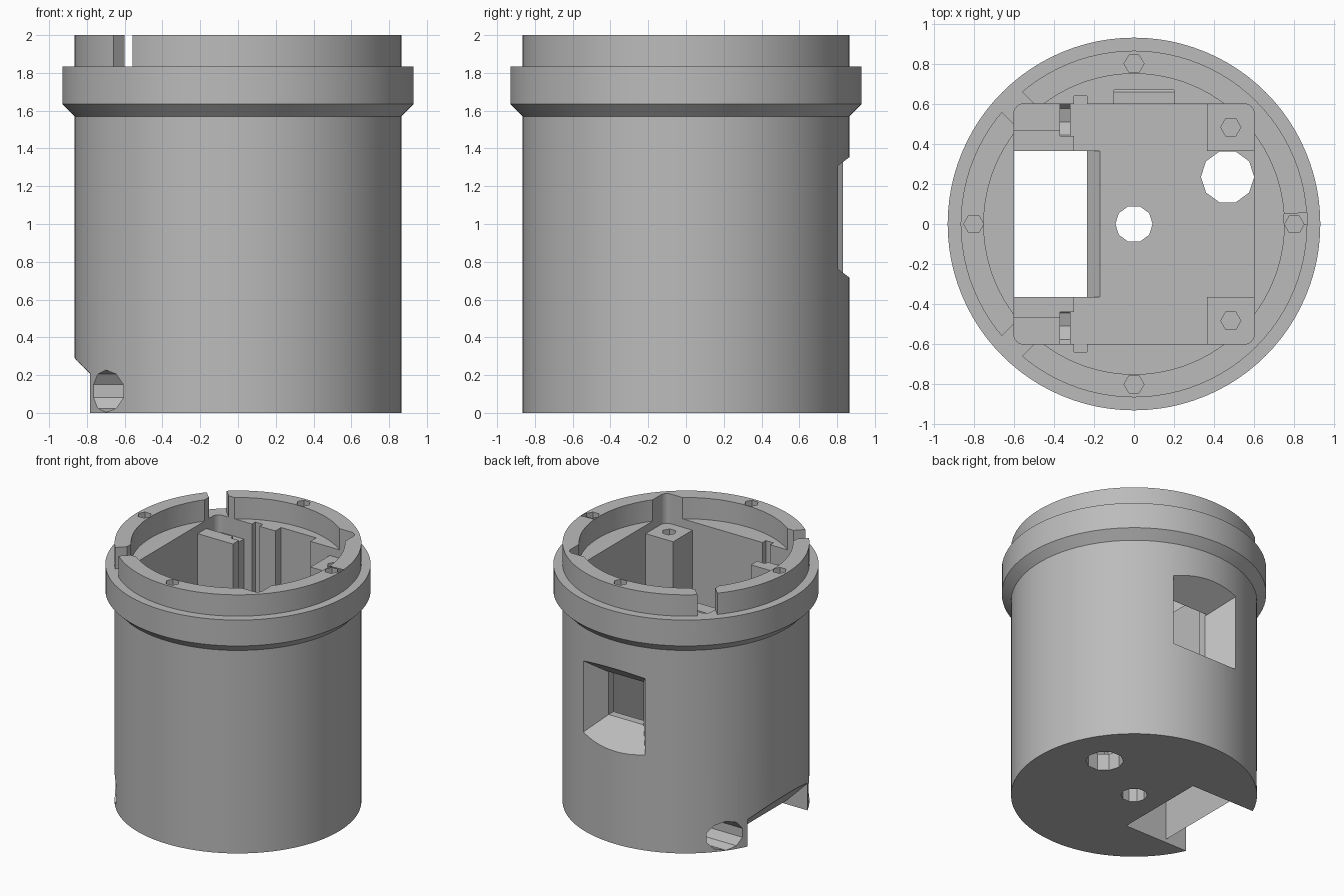
import bpy, bmesh, math
from mathutils import Vector, Matrix

old = bpy.data.objects.get("Cube")
if old:
    bpy.data.objects.remove(old, do_unlink=True)

grey = bpy.data.materials.new("plain grey")
grey.use_nodes = True
grey.diffuse_color = (0.5, 0.5, 0.5, 1)
grey.node_tree.nodes["Principled BSDF"].inputs["Base Color"].default_value = (0.5, 0.5, 0.5, 1)


def finish(bm, name):
    bmesh.ops.recalc_face_normals(bm, faces=bm.faces)
    mesh = bpy.data.meshes.new(name)
    bm.to_mesh(mesh)
    bm.free()
    mesh.materials.append(grey)
    obj = bpy.data.objects.new(name, mesh)
    bpy.context.collection.objects.link(obj)
    return obj


def prism(name, points, lo, hi, axis="z"):
    """Extrude a 2D outline along an axis (x: points are y,z; y: points are x,z)."""
    place = {"x": lambda a, b, t: (t, a, b),
             "y": lambda a, b, t: (a, t, b),
             "z": lambda a, b, t: (a, b, t)}[axis]
    bm = bmesh.new()
    face = bm.faces.new([bm.verts.new(place(a, b, lo)) for a, b in points])
    new = bmesh.ops.extrude_face_region(bm, geom=[face])["geom"]
    shift = Vector(place(0, 0, hi - lo))
    bmesh.ops.translate(bm, vec=shift, verts=[v for v in new if isinstance(v, bmesh.types.BMVert)])
    return finish(bm, name)


def ngon(x, y, r, n, turn=0.0):
    return [(x + r * math.cos(turn + math.tau * i / n),
             y + r * math.sin(turn + math.tau * i / n)) for i in range(n)]


def box(name, x0, x1, y0, y1, z0, z1):
    return prism(name, [(x0, y0), (x1, y0), (x1, y1), (x0, y1)], z0, z1)


def cut(target, *cutters):
    """Subtract each cutter, then delete it."""
    for c in cutters:
        mod = target.modifiers.new("cut", "BOOLEAN")
        mod.operation = "DIFFERENCE"
        mod.solver = "EXACT"
        mod.object = c
        bpy.context.view_layer.update()
        deps = bpy.context.evaluated_depsgraph_get()
        mesh = bpy.data.meshes.new_from_object(target.evaluated_get(deps))
        target.modifiers.clear()
        target.data = mesh
        bpy.data.objects.remove(c, do_unlink=True)


def wire_hole(side):
    return prism("wire_hole", ngon(side * 0.51, 0.115, 0.112, 10, math.pi / 10), -1, -0.32, "x")


# Turned outer body with collar
bm = bmesh.new()
profile = [(0, 0), (0.865, 0), (0.865, 1.57), (0.93, 1.635), (0.93, 1.835),
           (0.865, 1.835), (0.865, 2), (0, 2)]
verts = [bm.verts.new((r, 0, z)) for r, z in profile]
edges = [bm.edges.new(pair) for pair in zip(verts, verts[1:])]
bmesh.ops.spin(bm, geom=verts + edges, axis=(0, 0, 1), cent=(0, 0, 0),
               angle=math.tau, steps=96, use_duplicate=False)
bmesh.ops.remove_doubles(bm, verts=bm.verts, dist=0.0005)
body = finish(bm, "housing")

# Lid recess and square pocket with rounded corners
FLOOR = 0.13
cut(body, prism("recess", ngon(0, 0, 0.75, 96), 1.835, 2.1))
outline = []
for k in range(4):
    corner = math.pi / 4 + k * math.pi / 2
    cx, cy = (math.copysign(0.55, f(corner)) for f in (math.cos, math.sin))
    for j in range(7):
        a = k * math.pi / 2 + j * math.pi / 12
        outline.append((cx + 0.05 * math.cos(a), cy + 0.05 * math.sin(a)))
cut(body, prism("pocket", outline, FLOOR, 2.1))

# Wall grooves, rim slots, wire holes
for side in (-1, 1):
    y0, y1 = sorted((side * 0.5, side * 0.64))
    cut(body, box("groove", -0.3, -0.235, y0, y1, FLOOR, 1.9))
    slot = box("slot", 0.7, 1.0, -0.071, 0.071, 1.835, 2.1)
    slot.data.transform(Matrix.Rotation(side * math.radians(135), 4, "Z"))
    cut(body, slot, wire_hole(side))

# Bottom opening with a sloping ceiling through the side wall
cut(body, prism("opening", [(-0.235, -0.1), (-0.235, 0.065), (-0.17, FLOOR), (-0.17, 0.14),
                            (-0.6, 0.14), (-0.6, 0.025), (-1, 0.425), (-1, -0.1)],
                -0.365, 0.365, "y"))

# Flared back window and the channel behind it
bm = bmesh.new()
for y, w, h in ((0.66, 0.15, 0.165), (1.0, 0.414, 0.42)):
    for sx in (-1, 1):
        for sz in (-1, 1):
            bm.verts.new((0.05 + sx * w, y, 1.035 + sz * h))
bmesh.ops.convex_hull(bm, input=bm.verts)
cut(body, finish(bm, "window"), box("channel", -0.1, 0.2, 0.5, 0.67, 0.87, 1.9))

# Floor holes and rim screw holes
cut(body, prism("centre_hole", ngon(0, 0, 0.093, 10), -0.1, 0.3),
    prism("cable_hole", ngon(0.467, 0.235, 0.133, 10), -0.1, 0.3))
for x, y in ((0.8, 0), (-0.8, 0), (0, 0.8), (0, -0.8)):
    cut(body, prism("rim_hole", ngon(x, y, 0.05, 6), 1.7, 2.1))

# Screw posts and slotted blocks inside the pocket
parts = [body]
for side, word in ((-1, "front"), (1, "back")):
    def span(a, b):
        return sorted((side * a, side * b))
    post = box(word + "_screw_post", 0.365, 0.6, *span(0.365, 0.6), 0.1, 1.77)
    cut(post, prism("post_hole", ngon(0.483, side * 0.483, 0.05, 6), 1.4, 1.9))
    block = box(word + "_block", -0.6, -0.3, *span(0.365, 0.6), 0.02, 1.77)
    cut(block, box("slot", -0.37, -0.29, *span(0.44, 0.65), 0.115, 1.9),
        box("step", -0.65, -0.37, *span(0.47, 0.65), 1.7, 1.9),
        wire_hole(side))
    parts += [post, block]

# Smooth round walls, crisp edges
for obj in bpy.context.view_layer.objects:
    obj.select_set(obj in parts)
bpy.context.view_layer.objects.active = body
bpy.ops.object.shade_smooth_by_angle(angle=math.radians(25))
